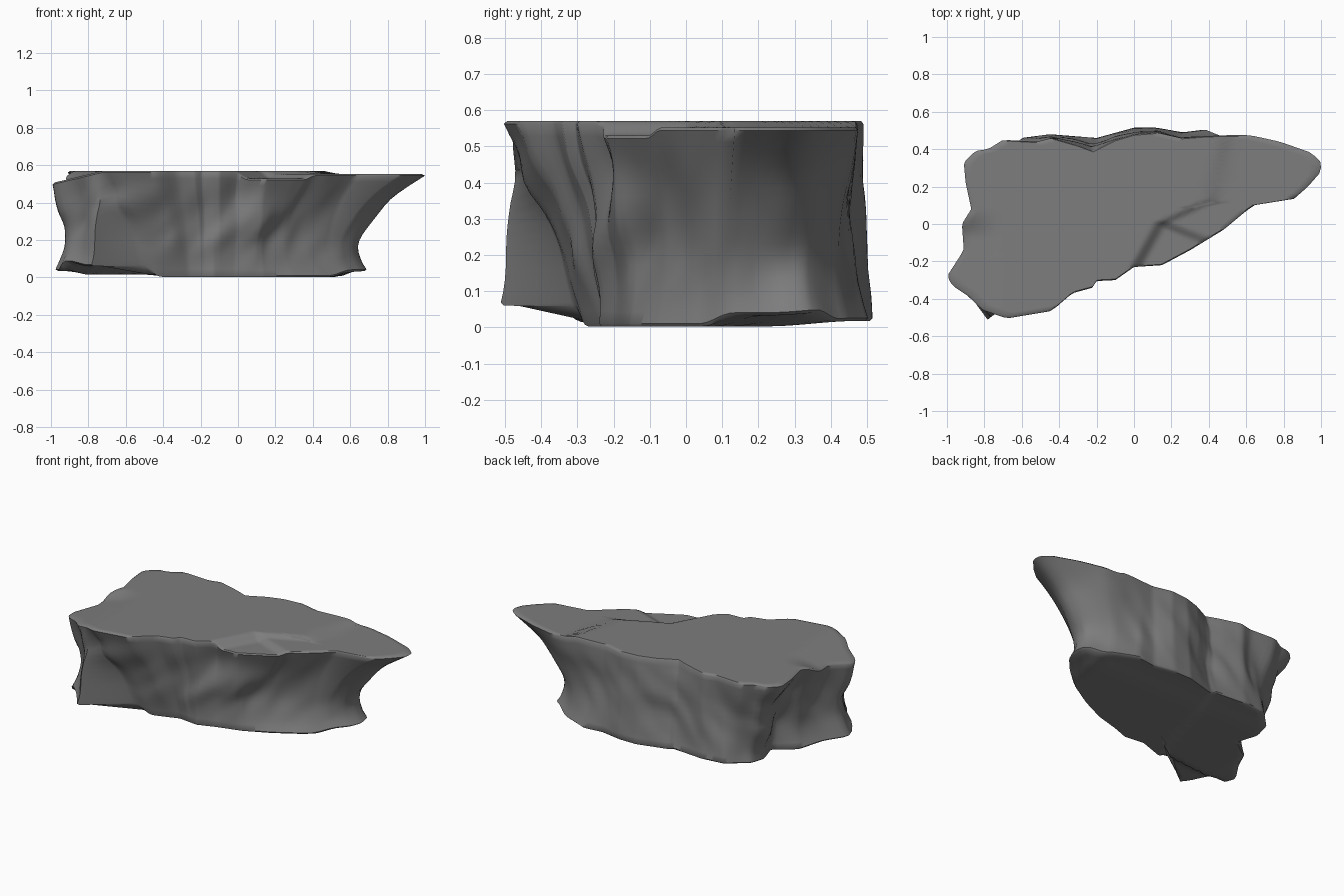
import bpy, bmesh, math
from mathutils import Vector, noise

if "Cube" in bpy.data.objects:
    bpy.data.objects.remove(bpy.data.objects["Cube"])

# Outlines of the upper and lower rims, counter-clockwise
TOP = [(1, .33), (.95, .38), (.78, .44), (.62, .475), (.5, .475), (.38, .47), (.25, .46),
       (.12, .49), (0, .48), (-.1, .45), (-.22, .39), (-.3, .42), (-.44, .46), (-.52, .44),
       (-.7, .45), (-.78, .40), (-.85, .39), (-.91, .33), (-.9, .22), (-.87, .08),
       (-.92, 0), (-.91, -.14), (-1, -.28), (-.97, -.33), (-.88, -.39), (-.81, -.46),
       (-.68, -.505), (-.44, -.465), (-.33, -.37), (-.22, -.34), (-.2, -.305), (-.1, -.3),
       (0, -.23), (.15, -.22), (.3, -.14), (.48, -.03), (.6, .07), (.66, .11),
       (.85, .13), (.93, .2), (1, .28)]
BOTTOM = [(.69, .27), (.68, .34), (.54, .44), (.38, .505), (.26, .49), (.12, .515), (0, .515),
          (-.2, .46), (-.45, .48), (-.6, .46), (-.71, .35), (-.73, .25), (-.69, .12),
          (-.82, .02), (-.9, -.13), (-.98, -.25), (-.95, -.33), (-.85, -.42),
          (-.78, -.515), (-.7, -.45), (-.57, -.33), (-.42, -.28), (-.26, -.225),
          (-.13, -.24), (-.02, -.2), (.14, -.155), (.3, -.08), (.45, .01), (.58, .11), (.66, .2)]
CREASE = [(-.25, 0), (0, .14), (.06, .27), (.13, .42), (.45, .49)]  # y, x of top crack
CX, CY = -.1, .08
N, LEVELS = 220, 16


def radius(poly, a):
    """Distance from the centre to an outline along angle a."""
    dx, dy, best = math.cos(a), math.sin(a), 0
    for i, p in enumerate(poly):
        q = poly[i - 1]
        px, py, ex, ey = p[0] - CX, p[1] - CY, q[0] - p[0], q[1] - p[1]
        den = dx * ey - dy * ex
        if abs(den) > 1e-9:
            r = (px * ey - py * ex) / den
            s = (px * dy - py * dx) / den
            if -1e-6 <= s <= 1 + 1e-6:
                best = max(best, r)
    return best


def step(v, width=.05):
    v = min(1, max(0, v / width + .5))
    return v * v * (3 - 2 * v)


def lerp_table(table, v):
    v = min(table[-1][0], max(table[0][0], v))
    for (a, fa), (b, fb) in zip(table, table[1:]):
        if v <= b:
            return fa + (fb - fa) * (v - a) / (b - a)


def top_z(x, y):
    # lower right shelf, front chip and sloping left corner
    shelf = step(x - lerp_table(CREASE, y), .08)
    chip = shelf * step(-.4 * (x - .16) - y, .06)
    corner = .24 * max(0, -.72 - x) * step(.0 - y, .15)
    return .57 - .018 * shelf - .022 * chip - corner


def bottom_z(x, y):
    # stepped layers on the underside
    z = .003 + .012 * step(-.35 - x + .3 * y) + .03 * step(x - .58 - .2 * (y - .25), .1)
    z += .015 * step(y - .35, .25) + .02 * step(-.85 - x, .1)
    return z + .045 * step(-.46 - x) * step(-.31 - y + .1 * (x + .7))


angles = [2 * math.pi * i / N for i in range(N)]
rt = [radius(TOP, a) for a in angles]
rb = [radius(BOTTOM, a) for a in angles]
bm = bmesh.new()


def point(a, r, zf):
    x, y = CX + r * math.cos(a), CY + r * math.sin(a)
    return bm.verts.new((x, y, zf(x, y)))


rings = []
# Underside, from centre out
for k in range(1, 16):
    s = k / 15 * .985
    rings.append([point(a, r * s, bottom_z) for a, r in zip(angles, rb)])
# Eroded side wall with slanted ridges and a pinched waist
for k in range(LEVELS + 1):
    t = k / LEVELS
    ring = []
    for a, r0, r1 in zip(angles, rb, rt):
        c, s = math.cos(a), math.sin(a)
        waist = .01 + (.075 if c > 0 else .04) * c ** 4
        bulge = math.sin(math.pi * t)
        pinch = math.sin(math.pi * t ** .8)
        overhang = 1 + .9 * max(0, c) ** 4
        r = r0 + (r1 - r0) * t ** overhang - waist * pinch
        px, py = CX + r * c, CY + r * s
        q = Vector((px * 4.2 - t * 1.5, py * 4.2, t * 1.6 + 3))
        r += bulge * (.045 * noise.noise(q) + .015 * noise.noise(q * 2.1))
        x, y = CX + r * c, CY + r * s
        z0 = bottom_z(CX + r0 * c, CY + r0 * s) + .008
        z1 = top_z(CX + r1 * c, CY + r1 * s) - .008
        ring.append(bm.verts.new((x, y, z0 + (z1 - z0) * t)))
    rings.append(ring)
# Flat top, from rim in
for k in range(24, 0, -1):
    s = k / 24 * .985
    rings.append([point(a, r * s, top_z) for a, r in zip(angles, rt)])

for lo, hi in zip(rings, rings[1:]):
    for i in range(N):
        j = (i + 1) % N
        bm.faces.new((lo[i], lo[j], hi[j], hi[i]))
low, high = point(0, 0, bottom_z), point(0, 0, top_z)
for i in range(N):
    j = (i + 1) % N
    bm.faces.new((low, rings[0][j], rings[0][i]))
    bm.faces.new((high, rings[-1][i], rings[-1][j]))
bmesh.ops.recalc_face_normals(bm, faces=bm.faces)

mesh = bpy.data.meshes.new("rock_slab")
bm.to_mesh(mesh)
bm.free()
rock = bpy.data.objects.new("rock_slab", mesh)
bpy.context.collection.objects.link(rock)
stone = bpy.data.materials.new("grey_stone")
stone.diffuse_color = (.205, .205, .21, 1)
stone.use_nodes = True
stone.node_tree.nodes["Principled BSDF"].inputs["Base Color"].default_value = stone.diffuse_color
mesh.materials.append(stone)
bpy.context.view_layer.objects.active = rock
rock.select_set(True)
bpy.ops.object.shade_smooth_by_angle(angle=math.radians(50))
